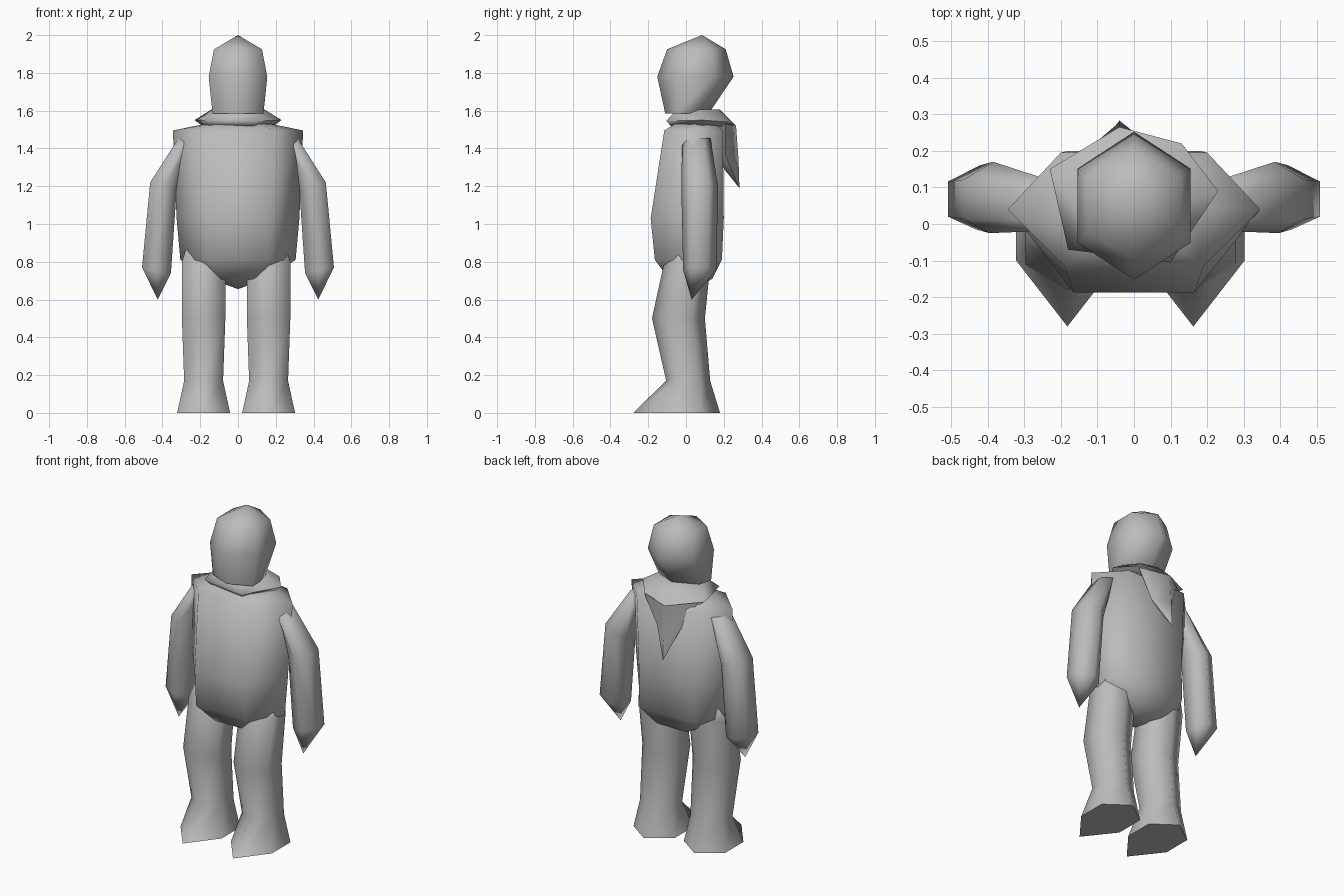
import bpy, bmesh, math

if "Cube" in bpy.data.objects:
    bpy.data.objects.remove(bpy.data.objects["Cube"])

grey = bpy.data.materials.new("plain_grey")
grey.diffuse_color = (0.5, 0.5, 0.5, 1)
grey.use_nodes = True
grey.node_tree.nodes["Principled BSDF"].inputs["Base Color"].default_value = grey.diffuse_color


def loft(name, rings, angle=80):
    """Skin a list of rings; a ring with one point closes the end as a tip."""
    bm = bmesh.new()
    loops = [[bm.verts.new(p) for p in r] for r in rings]
    for a, b in zip(loops, loops[1:]):
        n = max(len(a), len(b))
        for i in range(n):
            j = (i + 1) % n
            if len(a) == 1:
                bm.faces.new((a[0], b[i], b[j]))
            elif len(b) == 1:
                bm.faces.new((a[i], a[j], b[0]))
            else:
                bm.faces.new((a[i], a[j], b[j], b[i]))
    for end in (loops[0], loops[-1]):
        if len(end) > 2:
            bm.faces.new(end)
    bmesh.ops.recalc_face_normals(bm, faces=bm.faces)
    me = bpy.data.meshes.new(name)
    bm.to_mesh(me)
    bm.free()
    me.materials.append(grey)
    ob = bpy.data.objects.new(name, me)
    bpy.context.collection.objects.link(ob)
    bpy.ops.object.select_all(action='DESELECT')
    bpy.context.view_layer.objects.active = ob
    ob.select_set(True)
    bpy.ops.object.shade_smooth_by_angle(angle=math.radians(angle))
    return ob


def hex_y(cx, hw, y0, y1, z):
    """Six sides with points at the front and back."""
    d = y1 - y0
    ya, yb = y0 + d * 0.25, y1 - d * 0.25
    return [(cx, y0, z), (cx + hw, ya, z), (cx + hw, yb, z),
            (cx, y1, z), (cx - hw, yb, z), (cx - hw, ya, z)]


def hex_x(hw, ym, xf, y0, xb, y1, z):
    """Six sides with points at the left and right."""
    return [(-xf, y0, z), (xf, y0, z), (hw, ym, z),
            (xb, y1, z), (-xb, y1, z), (-hw, ym, z)]


# Head
loft("head", [hex_y(0, 0.135, -0.11, 0.12, 1.585),
              hex_y(0, 0.155, -0.152, 0.252, 1.78),
              hex_y(0, 0.127, -0.10, 0.21, 1.925),
              [(0, 0.085, 2.0)]])

# Torso with pointed shoulders and a rounded bottom
loft("torso", [[(0, 0.04, 0.655)],
               hex_x(0.15, 0.03, 0.09, -0.09, 0.10, 0.14, 0.71),
               hex_x(0.305, 0.02, 0.17, -0.165, 0.19, 0.19, 0.81),
               hex_x(0.325, 0.02, 0.165, -0.187, 0.18, 0.20, 1.03),
               hex_x(0.345, 0.04, 0.19, -0.115, 0.20, 0.195, 1.495),
               hex_x(0.15, 0.05, 0.10, -0.05, 0.10, 0.15, 1.535)])

# Collar, slightly twisted around the neck
collar_out = [(0.10, -0.105, 1.545), (0.23, 0.09, 1.55), (0.13, 0.22, 1.54),
              (-0.04, 0.265, 1.52), (-0.23, 0.15, 1.55), (-0.18, -0.07, 1.55)]
loft("collar", [[(x * 0.8, 0.04 + (y - 0.04) * 0.8, 1.515) for x, y, z in collar_out],
                collar_out,
                [(x * 0.62, 0.04 + (y - 0.04) * 0.62, 1.605) for x, y, z in collar_out]])

# Scarf point hanging down the back
loft("scarf", [[(-0.19, 0.15, 1.54), (-0.04, 0.265, 1.52), (0.14, 0.21, 1.53),
                (-0.02, 0.13, 1.53)],
               [(-0.10, 0.20, 1.36), (-0.04, 0.278, 1.34), (0.05, 0.21, 1.36),
                (-0.03, 0.17, 1.33)],
               [(-0.04, 0.283, 1.19)]])

for side, label in ((1, "right"), (-1, "left")):
    def flip(ring):
        return [(side * x, y, z) for x, y, z in ring]

    # Arm: shoulder, elbow, wrist, pointed hand
    def arm_ring(x0, x1, y0, y1, z, tilt=0.0):
        m, d = (x0 + x1) / 2, y1 - y0
        return flip([(m, y0, z), (x1, y0 + d * 0.2, z - tilt), (x1, y1 - d * 0.25, z - tilt),
                     (m - 0.01, y1, z), (x0, y1 - d * 0.25, z + tilt), (x0, y0 + d * 0.25, z + tilt)])
    loft(label + "_arm", [arm_ring(0.23, 0.315, -0.02, 0.13, 1.455, 0.0),
                          arm_ring(0.325, 0.465, -0.025, 0.17, 1.20, -0.02),
                          arm_ring(0.355, 0.508, -0.015, 0.16, 0.755, -0.015),
                          flip([(0.425, 0.03, 0.60)])])

    # Leg with a flared foot
    c = side * 0.172 - 0.01
    foot = [(c, -0.28, 0), (c + 0.14, -0.10, 0), (c + 0.14, 0.08, 0),
            (c, 0.18, 0), (c - 0.14, 0.08, 0), (c - 0.14, -0.10, 0)]
    loft(label + "_leg", [foot,
                          hex_y(c, 0.103, -0.105, 0.128, 0.17),
                          hex_y(c, 0.115, -0.18, 0.10, 0.50),
                          hex_y(c, 0.115, -0.115, 0.13, 0.80),
                          hex_y(c, 0.09, -0.07, 0.13, 0.88)])
